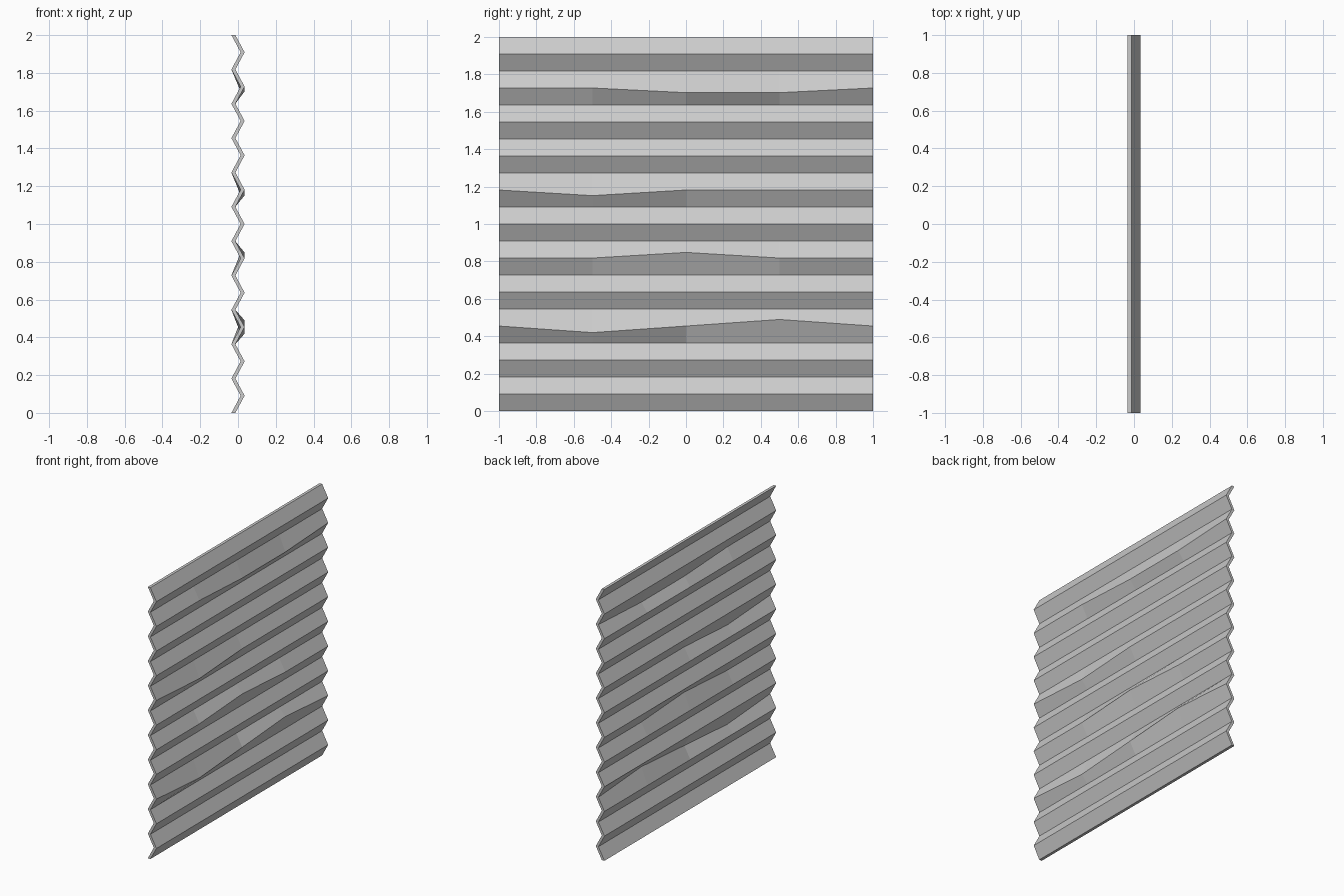
import bpy, bmesh

if "Cube" in bpy.data.objects:
    bpy.data.objects.remove(bpy.data.objects["Cube"])

FOLDS = 22                       # half waves up the sheet
STEP = 2 / FOLDS
X_OUT, THICK = 0.035, 0.021      # half depth and thickness along x
YS = [-1, -0.5, 0, 0.5, 1]

# Bent ridges: (row, column) -> height shift
dents = {(5, 1): -0.035, (5, 3): 0.035, (9, 2): 0.03,
         (13, 1): -0.03, (19, 2): -0.025, (19, 3): -0.025}

# Zigzag sheet: back skin of folded strips
bm = bmesh.new()
rows = []
for i in range(FOLDS + 1):
    x = X_OUT - THICK if i % 2 else -X_OUT
    rows.append([bm.verts.new((x, y, i * STEP + dents.get((i, j), 0)))
                 for j, y in enumerate(YS)])
for a, b in zip(rows, rows[1:]):
    for j in range(len(YS) - 1):
        bm.faces.new((a[j], a[j + 1], b[j + 1], b[j]))

# Thicken straight along x so the ends stay flat
back = bm.faces[:]
copy = bmesh.ops.extrude_face_region(bm, geom=back, use_keep_orig=True)
front = [v for v in copy["geom"] if isinstance(v, bmesh.types.BMVert)]
bmesh.ops.translate(bm, verts=front, vec=(THICK, 0, 0))
bmesh.ops.recalc_face_normals(bm, faces=bm.faces[:])

mesh = bpy.data.meshes.new("corrugated_sheet")
bm.to_mesh(mesh)
bm.free()
bpy.context.collection.objects.link(bpy.data.objects.new("corrugated_sheet", mesh))
